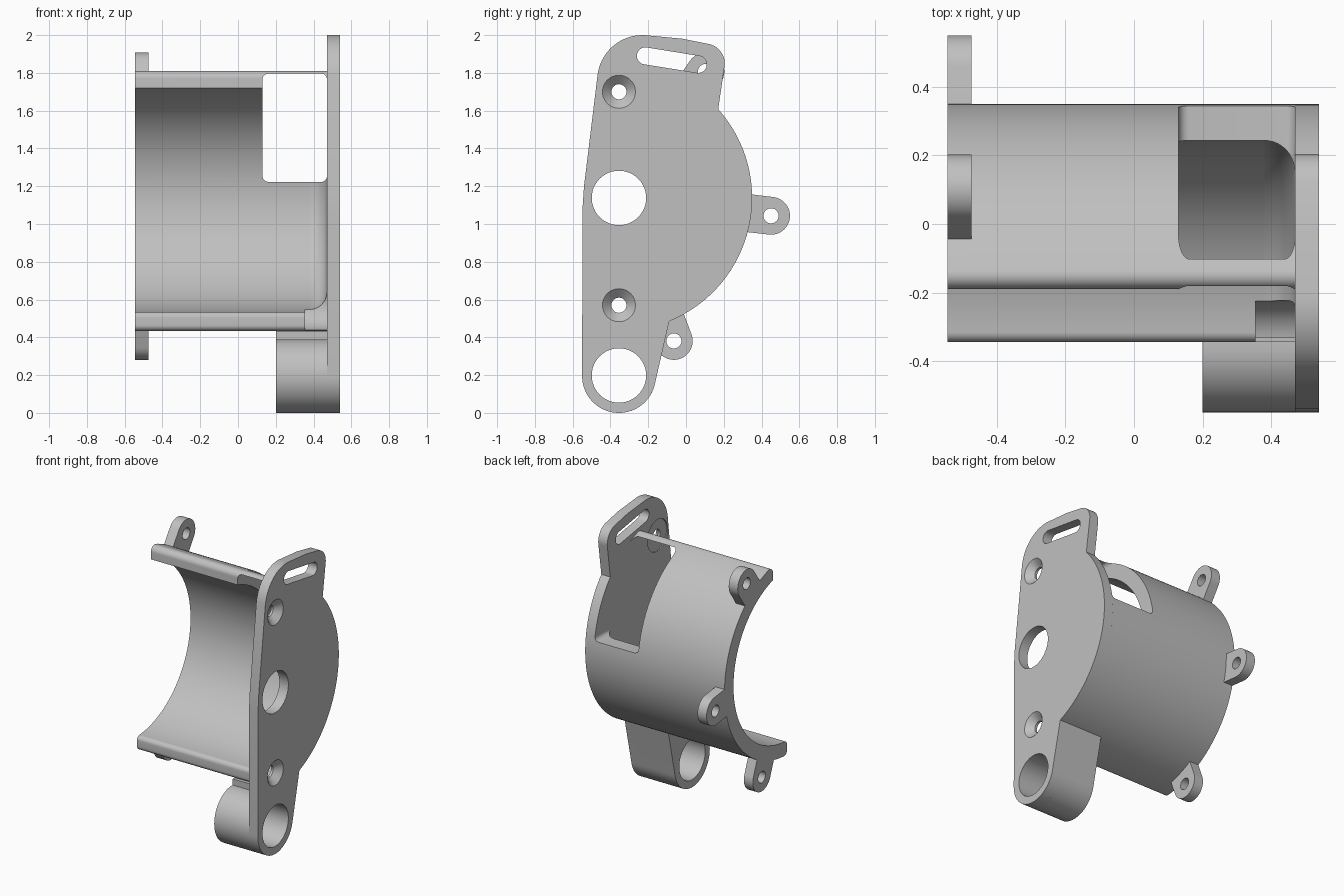
import bpy, bmesh
from math import sin, cos, radians, sqrt

cube = bpy.data.objects.get("Cube")
if cube:
    bpy.data.objects.remove(cube)

grey = bpy.data.materials.new("plain_grey")
grey.use_nodes = True
grey.diffuse_color = (0.53, 0.53, 0.53, 1)
grey.node_tree.nodes["Principled BSDF"].inputs["Base Color"].default_value = grey.diffuse_color

# Main dimensions: bore axis, shell radii, plate and shell ends
CY, CZ = -0.355, 1.138
R_OUT, R_IN = 0.705, 0.605
X_BACK, X_PLATE, X_FACE = -0.545, 0.47, 0.54


def arc(y, z, r, a0, a1, n=16):
    steps = [radians(a0 + (a1 - a0) * i / n) for i in range(n + 1)]
    return [(y + r * cos(a), z + r * sin(a)) for a in steps]


def circle(y, z, r, n=48):
    return arc(y, z, r, 0, 360, n)[:-1]


def loft(name, rings):
    """Closed solid skinned through matching rings of 3D points."""
    bm = bmesh.new()
    loops = [[bm.verts.new(p) for p in ring] for ring in rings]
    for a, b in zip(loops, loops[1:]):
        for i in range(len(a)):
            j = (i + 1) % len(a)
            bm.faces.new((a[i], a[j], b[j], b[i]))
    bm.faces.new(loops[0][::-1])
    bm.faces.new(loops[-1])
    bmesh.ops.recalc_face_normals(bm, faces=bm.faces[:])
    mesh = bpy.data.meshes.new(name)
    bm.to_mesh(mesh)
    bm.free()
    mesh.materials.append(grey)
    ob = bpy.data.objects.new(name, mesh)
    bpy.context.collection.objects.link(ob)
    return ob


def prism(name, outline, x0, x1, end=None):
    """Extrude a (y, z) outline along x, optionally to another outline."""
    return loft(name, [[(x0, y, z) for y, z in outline],
                       [(x1, y, z) for y, z in end or outline]])


def activate(ob):
    bpy.ops.object.select_all(action='DESELECT')
    ob.select_set(True)
    bpy.context.view_layer.objects.active = ob


def cut(ob, cutters):
    activate(ob)
    for c in cutters:
        c.hide_render = True
        mod = ob.modifiers.new("cut", 'BOOLEAN')
        mod.operation = 'DIFFERENCE'
        mod.solver = 'EXACT'
        mod.object = c
        bpy.ops.object.modifier_apply(modifier=mod.name)


parts, helpers = [], []


def cutter(*args):
    c = prism("cutter", *args)
    helpers.append(c)
    return c


# End plate
BOSS_Z, BOSS_R = 0.195, 0.195
outline = (arc(CY, BOSS_Z, BOSS_R, 180, 350, 32)
           + arc(CY, CZ, R_OUT, -67.8, 41.8, 48)
           + arc(0.1, 1.85, 0.105, -12, 76)
           + [(-0.02, 1.981)]
           + arc(-0.23, 1.76, 0.24, 82, 172, 20)
           + [(-0.54, 1.2), (-0.548, 1.08)])
plate = prism("end_plate", outline, X_PLATE, X_FACE)
parts.append(plate)

# Plate holes: bores, curved-end slot, countersunk screw holes
slot = arc(-0.215, 1.89, 0.045, 82, 262) + arc(0.065, 1.845, 0.045, -98, 82)
plate_cuts = [cutter(slot, 0.4, 0.6)]
for z in (BOSS_Z + 0.003, CZ):
    plate_cuts.append(cutter(circle(CY, z, 0.144), 0.4, 0.6))
for z in (0.57, 1.70):
    plate_cuts.append(cutter(circle(CY, z, 0.04), 0.4, 0.6))
    plate_cuts.append(cutter(circle(CY, z, 0.04), 0.495, 0.5425, circle(CY, z, 0.09)))
pocket = cutter(circle(CY, 0.57, 0.132), 0.355, 0.478)
plate_cuts += [pocket, cutter(circle(CY, 1.70, 0.112), 0.4, 0.478)]
cut(plate, plate_cuts)

# Half shell with rounded lips
lip_y, lip_z = -0.15, CZ + sqrt(0.665 ** 2 - 0.205 ** 2)
low_y = -0.315
low_out = CZ - sqrt(0.675 ** 2 - 0.04 ** 2)
low_in = CZ - sqrt(0.635 ** 2 - 0.04 ** 2)
section = (arc(CY, CZ, R_OUT, -86.6, 72, 80)
           + arc(lip_y, lip_z, 0.04, 74, 180, 10)
           + arc(CY, CZ, R_IN, 74.2, -86.4, 80)
           + arc(low_y, low_in, 0.03, 96, 180, 8)
           + arc(low_y, low_out, 0.03, 180, 270, 8))
shell = prism("half_shell", section, X_BACK, X_PLATE)
parts.append(shell)

# Fillet between the shell bore and the plate
fillet_r = 0.09
profile = arc(X_PLATE - fillet_r, R_IN - fillet_r, fillet_r, 0, 90, 10) + [(X_PLATE, R_IN)]
angles = [radians(-88.5 + 110 * i / 56) for i in range(57)]
fillet = loft("bore_fillet", [[(x, CY + r * cos(a), CZ + r * sin(a)) for x, r in profile]
                              for a in angles])
parts.append(fillet)

# Rounded window through the back of the shell
x0, x1, z0, z1, r = 0.13, 0.471, 1.223, 1.796, 0.03
window = (arc(x1 - r, z1 - r, r, 0, 90, 6) + arc(x0 + r, z1 - r, r, 90, 180, 6)
          + arc(x0 + r, z0 + r, r, 180, 270, 6) + arc(x1 - r, z0 + r, r, 270, 360, 6))
window_cutter = loft("cutter", [[(x, y, z) for x, z in window] for y in (-0.3, 0.6)])
helpers.append(window_cutter)
cut(shell, [window_cutter, pocket])
cut(fillet, [window_cutter, pocket])

# Lower pivot boss, blended up into the shell
boss_outline = (arc(CY, BOSS_Z, BOSS_R, 87, 350, 48)
                + arc(CY, CZ, R_OUT, -67.8, -89.2, 12))
boss = prism("pivot_boss", boss_outline, 0.2, X_PLATE)
cut(boss, [cutter(circle(CY, BOSS_Z + 0.003, 0.144), 0.1, 0.6)])
parts.append(boss)

# Three mounting lugs around the open end
for i, a in enumerate((55.6, -6.7, -69)):
    y, z = CY + 0.811 * cos(radians(a)), CZ + 0.811 * sin(radians(a))
    lug = prism("mounting_lug_%d" % (i + 1),
                arc(y, z, 0.1, a - 90, a + 90, 24) + arc(CY, CZ, R_OUT - 0.001, a + 8.2, a - 8.2, 8),
                X_BACK, -0.475)
    cut(lug, [cutter(circle(y, z, 0.04, 32), -0.6, -0.4)])
    parts.append(lug)

# Clean up helpers and shade
for h in helpers:
    bpy.data.objects.remove(h)
for ob in parts:
    activate(ob)
    bpy.ops.object.shade_smooth_by_angle(angle=radians(30))
